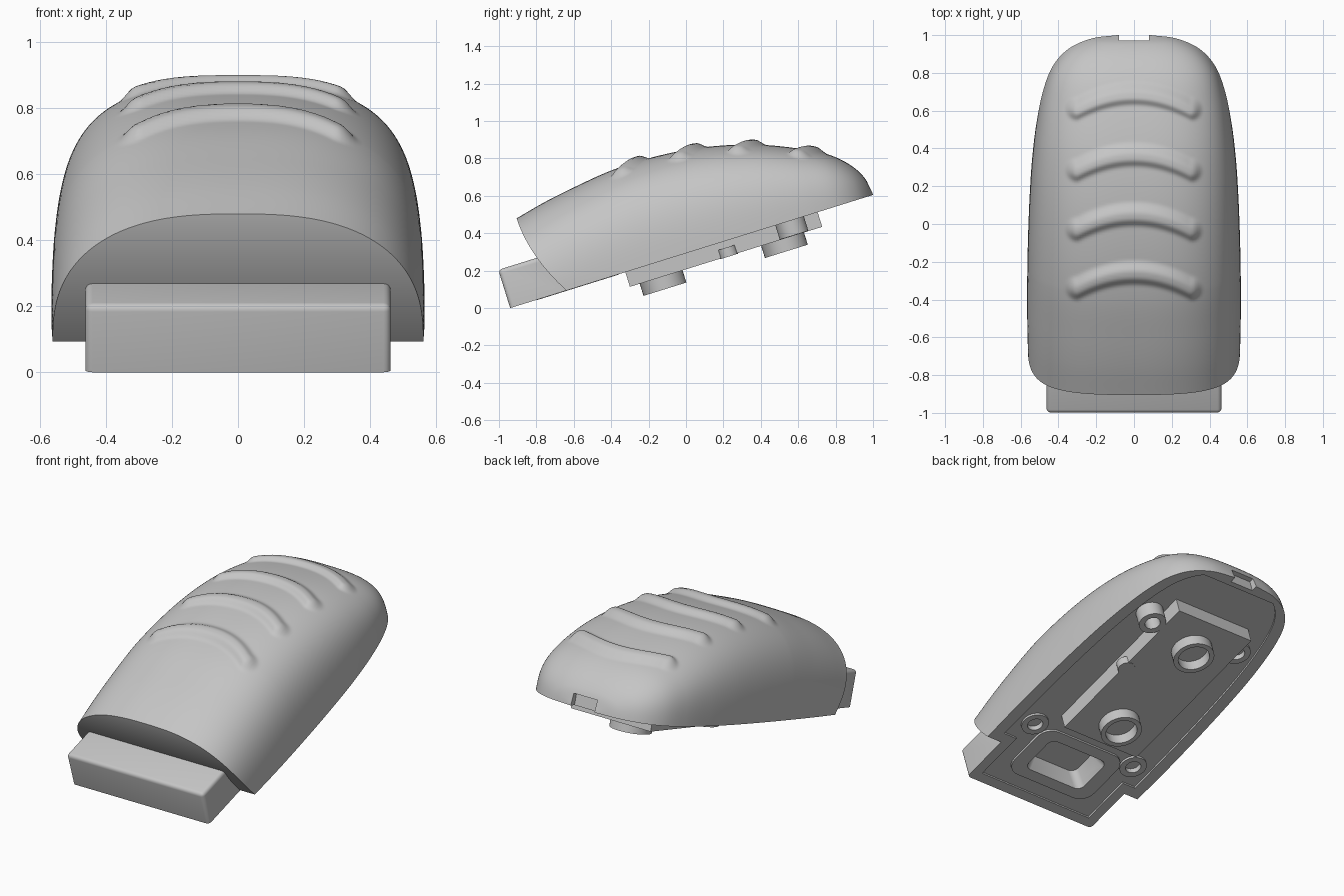
import bpy, bmesh, math
from mathutils import Matrix, Vector

cube = bpy.data.objects.get("Cube")
if cube:
    bpy.data.objects.remove(cube)

TILT = math.atan2(0.605, 1.94)
FRAME = Matrix.Translation((0, -0.94, 0)) @ Matrix.Rotation(TILT, 4, 'X')

grey = bpy.data.materials.new("plain_grey")
grey.use_nodes = True
grey.diffuse_color = (0.56, 0.56, 0.56, 1)
grey.node_tree.nodes["Principled BSDF"].inputs["Base Color"].default_value = (0.56, 0.56, 0.56, 1)


def make(name, bm):
    """Turn a bmesh in the tilted frame of the shell into an object."""
    bmesh.ops.recalc_face_normals(bm, faces=bm.faces)
    mesh = bpy.data.meshes.new(name)
    bm.to_mesh(mesh)
    bm.free()
    mesh.materials.append(grey)
    ob = bpy.data.objects.new(name, mesh)
    ob.matrix_world = FRAME
    bpy.context.collection.objects.link(ob)
    return ob


def block(name, x, u, w, bevel=0, rule=None, segments=4, taper=1):
    """Box spanning +-x, u range, w range; bevels the edges chosen by rule."""
    bm = bmesh.new()
    bmesh.ops.create_cube(bm, size=1)
    for v in bm.verts:
        k = taper if v.co.z > 0 else 1
        v.co = Vector((v.co.x * 2 * x * k,
                       (u[0] + u[1]) / 2 + v.co.y * (u[1] - u[0]) * k,
                       w[0] if v.co.z < 0 else w[1]))
    if bevel:
        bmesh.ops.bevel(bm, geom=[e for e in bm.edges if rule(e)], offset=bevel,
                        segments=segments, affect='EDGES', profile=0.5)
    return make(name, bm)


def lathe(name, x, u, profile, sides=40):
    """Turned part standing square to the base, from (radius, height) points."""
    bm = bmesh.new()
    rings = [[bm.verts.new((x + r * math.cos(2 * math.pi * i / sides),
                            u + r * math.sin(2 * math.pi * i / sides), w))
              for i in range(sides)] for r, w in profile]
    for a, b in zip(rings, rings[1:]):
        for i in range(sides):
            j = (i + 1) % sides
            bm.faces.new((a[i], a[j], b[j], b[i]))
    bm.faces.new(rings[0])
    bm.faces.new(rings[-1])
    return make(name, bm)


def combine(target, tool, operation):
    mod = target.modifiers.new(operation.lower(), 'BOOLEAN')
    mod.operation, mod.solver, mod.object = operation, 'EXACT', tool
    tool.hide_render = True
    bpy.context.view_layer.objects.active = target
    bpy.ops.object.modifier_apply(modifier=mod.name)
    bpy.data.objects.remove(tool)


def catmull(points, steps):
    """Smooth curve through the stations."""
    pts = [Vector(p) for p in points]
    pts = [2 * pts[0] - pts[1]] + pts + [2 * pts[-1] - pts[-2]]
    out = []
    for a, b, c, d in zip(pts, pts[1:], pts[2:], pts[3:]):
        for s in range(steps):
            t = s / steps
            out.append(0.5 * (2 * b + (c - a) * t + (2 * a - 5 * b + 4 * c - d) * t * t
                              + (3 * b - a - 3 * c + d) * t ** 3))
    return out + [pts[-2]]


# Shell stations: distance along the base, height, half width
stations = [(0.176, 0.448, 0.562), (0.35, 0.487, 0.565), (0.52, 0.515, 0.566),
            (0.73, 0.541, 0.564), (0.94, 0.544, 0.56), (1.15, 0.527, 0.552),
            (1.35, 0.49, 0.539), (1.54, 0.434, 0.517), (1.72, 0.358, 0.482),
            (1.86, 0.283, 0.43), (1.957, 0.197, 0.345), (2.013, 0.108, 0.225),
            (2.032, 0.02, 0.09)]
rows = catmull(stations, 16)
RIDGES = (0.69, 0.365, 0.05, -0.26)


def ridge_height(x, y):
    """Raised rounded height of the bowed grip ridges."""
    cx = max(-0.3, min(0.3, x))
    best = min(math.hypot(x - cx, (y - (yc - 0.9 * cx * cx)) * 0.95) for yc in RIDGES)
    t = max(0, min(1, (0.066 - best) / 0.054))
    return 0.028 * t * t * (3 - 2 * t)


# Main shell: superellipse sections, closed by a leaning front and a flat base
COLS = 140
bm = bmesh.new()
grid = []
for u, h, a in rows:
    power = 2.65 + 0.3 * min(1, (u - 0.176) / 0.6)
    ring = []
    for j in range(COLS + 1):
        ang = math.pi * j / COLS
        c, s = math.cos(ang), (math.sin(ang) if 0 < j < COLS else 0)
        r = (abs(c) ** power + s ** power) ** (-1 / power)
        x, w = a * r * c, h * r * s
        lean = 0.139 * max(0, 1 - w / 0.448) ** 1.9
        uu = u + lean * max(0, 1 - (u - 0.176) / 0.8)
        world = FRAME @ Vector((x, uu, w))
        if s > 0.4:
            w += ridge_height(x, world.y)
        ring.append(bm.verts.new((x, uu, w)))
    grid.append(ring)
for p, q in zip(grid, grid[1:]):
    for j in range(COLS):
        bm.faces.new((p[j], p[j + 1], q[j + 1], q[j]))
    bm.faces.new((p[0], q[0], q[-1], p[-1]))
for ring in (grid[0], grid[-1]):
    half = COLS // 2
    for j in range(half - 1):
        bm.faces.new((ring[j], ring[j + 1], ring[COLS - j - 1], ring[COLS - j]))
    bm.faces.new((ring[half - 1], ring[half], ring[half + 1]))
shell = make("shell", bm)

# Front snout, rounded everywhere except along the base
snout = block("snout", 0.463, (0, 0.42), (0, 0.214), 0.022,
              lambda e: max(v.co.z for v in e.verts) > 0.1)
combine(shell, snout, 'UNION')

# Shallow recess following the rim of the shell and snout on the underside
bm = bmesh.new()
edge = [(0.4, 0.06), (0.4, 0.38)] + [(a - 0.075, u) for u, h, a in rows if 0.38 < u < 1.97]
outline = edge + [(-x, u) for x, u in reversed(edge)]
low = [bm.verts.new((x, u, -0.05)) for x, u in outline]
high = [bm.verts.new((x, u, 0.012)) for x, u in outline]
bm.faces.new(low)
bm.faces.new(high)
for i in range(len(outline)):
    j = (i + 1) % len(outline)
    bm.faces.new((low[i], low[j], high[j], high[i]))
combine(shell, make("recess_cutter", bm), 'DIFFERENCE')


def upright(e):
    return abs(e.verts[0].co.z - e.verts[1].co.z) > 0.01


# Rounded frame flush with the base, around a tapered pit
frame = block("pit_frame", 0.3, (0.15, 0.54), (-0.002, 0.03), 0.09, upright, 6)
for target in (shell, frame):
    pit = block("pit_cutter", 0.22, (0.21, 0.48), (-0.03, 0.1), 0.04, upright, 4, 0.75)
    combine(target, pit, 'DIFFERENCE')

# Notch in the rear rim
notch = block("notch_cutter", 0.08, (1.995, 2.2), (-0.1, 0.07))
combine(shell, notch, 'DIFFERENCE')

# Raised box below the base
box = block("underside_box", 0.27, (0.645, 1.722), (-0.082, 0.03))
parts = [shell, frame, box]

# Two large sockets on the box
for label, u in (("front", 0.82), ("rear", 1.5)):
    parts.append(lathe(label + "_socket", 0, u,
                       [(0.12, -0.06), (0.12, -0.15), (0.092, -0.15), (0.092, -0.085)]))

# Four hollow screw posts, only the rear left one standing proud
for label, x, u, w in (("front_left", 0.375, 0.525, -0.002), ("front_right", -0.37, 0.515, -0.002),
                       ("rear_left", 0.345, 1.565, -0.08), ("rear_right", -0.33, 1.54, -0.002)):
    hole = lathe("hole_cutter", x, u, [(0.045, -0.1), (0.045, 0.08)])
    combine(shell, hole, 'DIFFERENCE')
    parts.append(lathe(label + "_screw_post", x, u,
                       [(0.08, 0.03), (0.08, w), (0.045, w), (0.045, 0.06)]))

# Small locating peg beside the box
parts.append(lathe("locating_peg", 0.25, 1.2, [(0.05, -0.035), (0.05, -0.085)], 24))

for ob in bpy.context.view_layer.objects:
    ob.select_set(ob in parts)
bpy.context.view_layer.objects.active = shell
bpy.ops.object.shade_smooth_by_angle(angle=math.radians(38))
